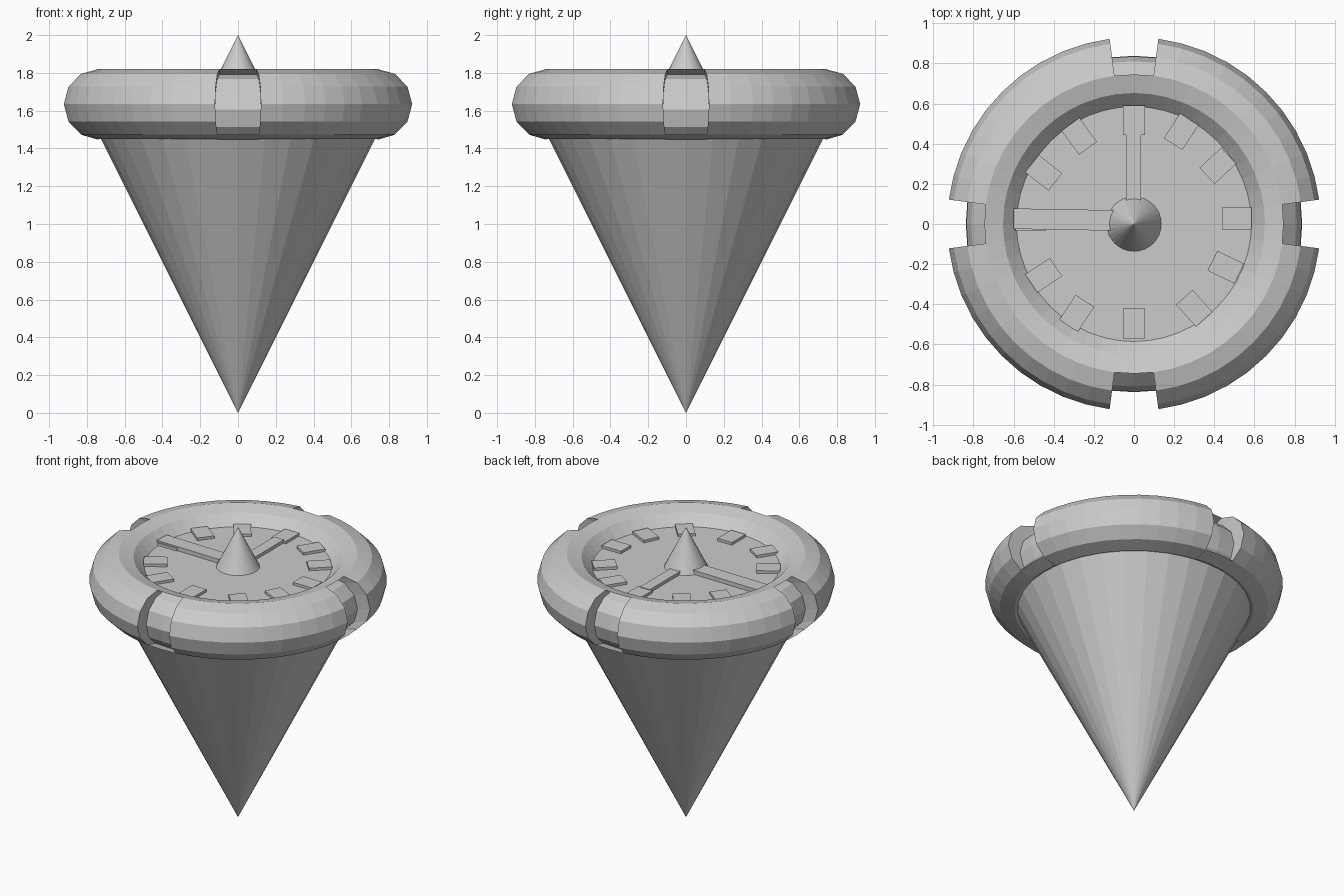
import bpy, bmesh, math
from mathutils import Vector, Matrix

if "Cube" in bpy.data.objects:
    bpy.data.objects.remove(bpy.data.objects["Cube"])

grey = bpy.data.materials.new("stone grey")
grey.diffuse_color = (0.6, 0.6, 0.6, 1)
grey.use_nodes = True
grey.node_tree.nodes["Principled BSDF"].inputs["Base Color"].default_value = grey.diffuse_color


def finish(name, bm):
    mesh = bpy.data.meshes.new(name)
    bm.to_mesh(mesh)
    bm.free()
    mesh.materials.append(grey)
    obj = bpy.data.objects.new(name, mesh)
    bpy.context.scene.collection.objects.link(obj)
    return obj


def cone(name, r_low, r_high, z_low, z_high, sides=32):
    bm = bmesh.new()
    bmesh.ops.create_cone(bm, cap_ends=True, segments=sides, radius1=r_low, radius2=r_high,
                          depth=z_high - z_low,
                          matrix=Matrix.Translation((0, 0, (z_low + z_high) / 2)))
    bmesh.ops.remove_doubles(bm, verts=bm.verts, dist=1e-5)
    return finish(name, bm)


def plate(name, x, y, angle, length, width, z_low, z_high):
    bm = bmesh.new()
    m = (Matrix.Translation((x, y, (z_low + z_high) / 2))
         @ Matrix.Rotation(math.radians(angle), 4, 'Z')
         @ Matrix.Diagonal((length, width, z_high - z_low, 1)))
    bmesh.ops.create_cube(bm, size=1, matrix=m)
    return finish(name, bm)


# Body cone, dial and centre spike
FACE = 1.728
cone("body_cone", 0, 0.75, 0, 1.5)
cone("dial", 0.6, 0.6, 1.6, FACE, 48)
cone("centre_spike", 0.136, 0, FACE, 2.0)

# Outer ring, with a notch pushed inwards on each of the four sides
MAJOR, MINOR = 48, 12
R, r, ZC = 0.745, 0.185, 1.635
bm = bmesh.new()
grid = []
for i in range(MAJOR):
    a = 2 * math.pi * i / MAJOR
    row = []
    for j in range(MINOR):
        p = 2 * math.pi * j / MINOR
        d = R + r * math.cos(p)
        row.append(bm.verts.new((d * math.cos(a), d * math.sin(a), ZC + r * math.sin(p))))
    grid.append(row)
notches = [[] for _ in range(4)]
for i in range(MAJOR):
    for j in range(MINOR):
        i2, j2 = (i + 1) % MAJOR, (j + 1) % MINOR
        f = bm.faces.new((grid[i][j], grid[i2][j], grid[i2][j2], grid[i][j2]))
        # two segments wide, from the crown down to the lower bevel
        if i % 12 in (0, 11) and j in (0, 1, 2, 10, 11):
            notches[((i + 1) // 12) % 4].append(f)
for k, faces in enumerate(notches):
    out = bmesh.ops.extrude_face_region(bm, geom=faces)["geom"]
    moved = [g for g in out if isinstance(g, bmesh.types.BMVert)]
    bmesh.ops.delete(bm, geom=[f for f in faces if f.is_valid], context='FACES')
    a = k * math.pi / 2
    bmesh.ops.translate(bm, verts=moved,
                        vec=Vector((-0.095 * math.cos(a), -0.095 * math.sin(a), -0.028)))
finish("notched_ring", bm)

# Hour marks, set slightly unevenly by hand: x, y, angle
marks = [(0, 0.517, 90), (0.235, 0.46, 57), (0.418, 0.29, 43), (0.512, 0.027, 0),
         (0.457, -0.215, -26), (0.30, -0.42, -48), (0, -0.495, -90), (-0.285, -0.445, 237),
         (-0.45, -0.255, 214), (-0.515, 0.02, 180), (-0.45, 0.255, 142), (-0.273, 0.437, 126)]
for n, (x, y, angle) in enumerate(marks):
    plate(f"hour_mark_{n + 1}", x, y, angle, 0.148, 0.11, 1.70, FACE + 0.018)

# Hands
plate("hour_hand", -0.002, 0.27, 90, 0.36, 0.075, 1.70, FACE + 0.022)
plate("minute_hand", -0.345, 0.022, 179, 0.51, 0.102, 1.70, FACE + 0.028)
